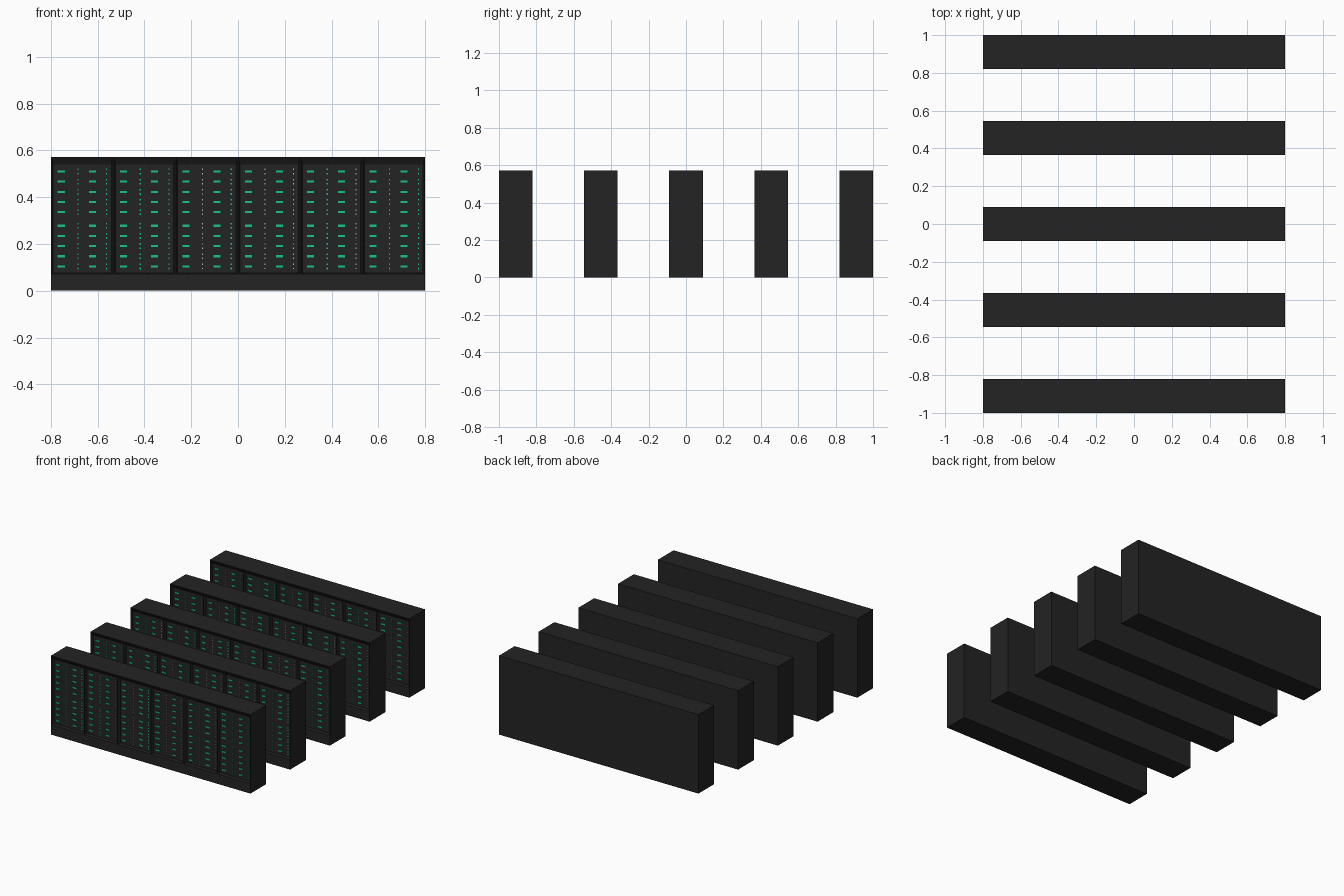
import bpy, bmesh
from mathutils import Matrix, Vector

cube = bpy.data.objects.get("Cube")
if cube:
    bpy.data.objects.remove(cube, do_unlink=True)

WIDTH, DEPTH, HEIGHT, PLINTH = 1.6, 0.18, 0.572, 0.07
CABINETS, ROWS = 6, 5
PITCH = WIDTH / CABINETS
RECESS = 0.02
PANEL_TOP = 0.54


def material(name, rgb):
    m = bpy.data.materials.new(name)
    m.use_nodes = True
    m.diffuse_color = (*rgb, 1)
    m.node_tree.nodes["Principled BSDF"].inputs["Base Color"].default_value = (*rgb, 1)
    return m


body = material("charcoal", (0.017, 0.017, 0.017))
green = material("signal green", (0.007, 0.56, 0.26))
pale = material("pale grey", (0.5, 0.52, 0.5))


def finish(bm, name, mat):
    mesh = bpy.data.meshes.new(name)
    bm.to_mesh(mesh)
    bm.free()
    mesh.materials.append(mat)
    ob = bpy.data.objects.new(name, mesh)
    bpy.context.collection.objects.link(ob)
    return ob


def cabinet_mesh():
    # Front grid of plinth and door cells, extruded back to a closed block
    bm = bmesh.new()
    zs = (0, PLINTH, HEIGHT)
    grid = [[bm.verts.new((-WIDTH / 2 + i * PITCH, -DEPTH / 2, z)) for z in zs]
            for i in range(CABINETS + 1)]
    doors = []
    for a, b in zip(grid, grid[1:]):
        for k in range(2):
            f = bm.faces.new((a[k], b[k], b[k + 1], a[k + 1]))
            if k:
                doors.append(f)
    r = bmesh.ops.extrude_face_region(bm, geom=bm.faces[:], use_keep_orig=True)
    moved = [v for v in r["geom"] if isinstance(v, bmesh.types.BMVert)]
    bmesh.ops.translate(bm, verts=moved, vec=(0, DEPTH, 0))
    bmesh.ops.recalc_face_normals(bm, faces=bm.faces[:])
    # Recessed door with a sloping hood along its top
    bmesh.ops.inset_individual(bm, faces=doors, thickness=0.003)
    bmesh.ops.inset_individual(bm, faces=doors, thickness=0.009)
    for f in doors:
        for v in f.verts:
            v.co.y = -DEPTH / 2 + RECESS
            v.co.z = PANEL_TOP if v.co.z > HEIGHT / 2 else PLINTH + 0.006
    return bm


def plates_mesh(spots, w, h):
    bm = bmesh.new()
    for x, z in spots:
        bmesh.ops.create_cube(bm, size=1, matrix=Matrix.Translation(
            Vector((x, -DEPTH / 2 + RECESS - 0.001, z))) @ Matrix.Diagonal((w, 0.006, h, 1)))
    return bm


# Light positions: two banks of five shelves in each cabinet
shelves = [top - 0.0435 * i for top in (0.51, 0.278) for i in range(5)]
dashes, green_dots, pale_dots = [], [], []
for c in range(CABINETS):
    left = -WIDTH / 2 + c * PITCH
    for side in range(2):
        dashes += [(left + 0.044 + 0.133 * side, z) for z in shelves]
        dots = [(left + 0.115 + 0.123 * side, z + dz) for z in shelves for dz in (0.009, -0.009)]
        is_pale = (c, side) in ((2, 0), (3, 0), (3, 1), (4, 1))
        (pale_dots if is_pale else green_dots).extend(dots)

parts = [
    finish(cabinet_mesh(), "cabinet_row", body),
    finish(plates_mesh(dashes, 0.03, 0.009), "status_bars", green),
    finish(plates_mesh(green_dots, 0.005, 0.007), "green_lights", green),
    finish(plates_mesh(pale_dots, 0.004, 0.006), "pale_lights", pale),
]

# Repeat the row front to back
spacing = (2 - DEPTH) / (ROWS - 1)
for ob in parts:
    base = ob.name
    for r in range(ROWS):
        o = ob if r == 0 else ob.copy()
        if r:
            bpy.context.collection.objects.link(o)
        o.name = f"{base}_{r + 1}"
        o.location.y = -1 + DEPTH / 2 + r * spacing
